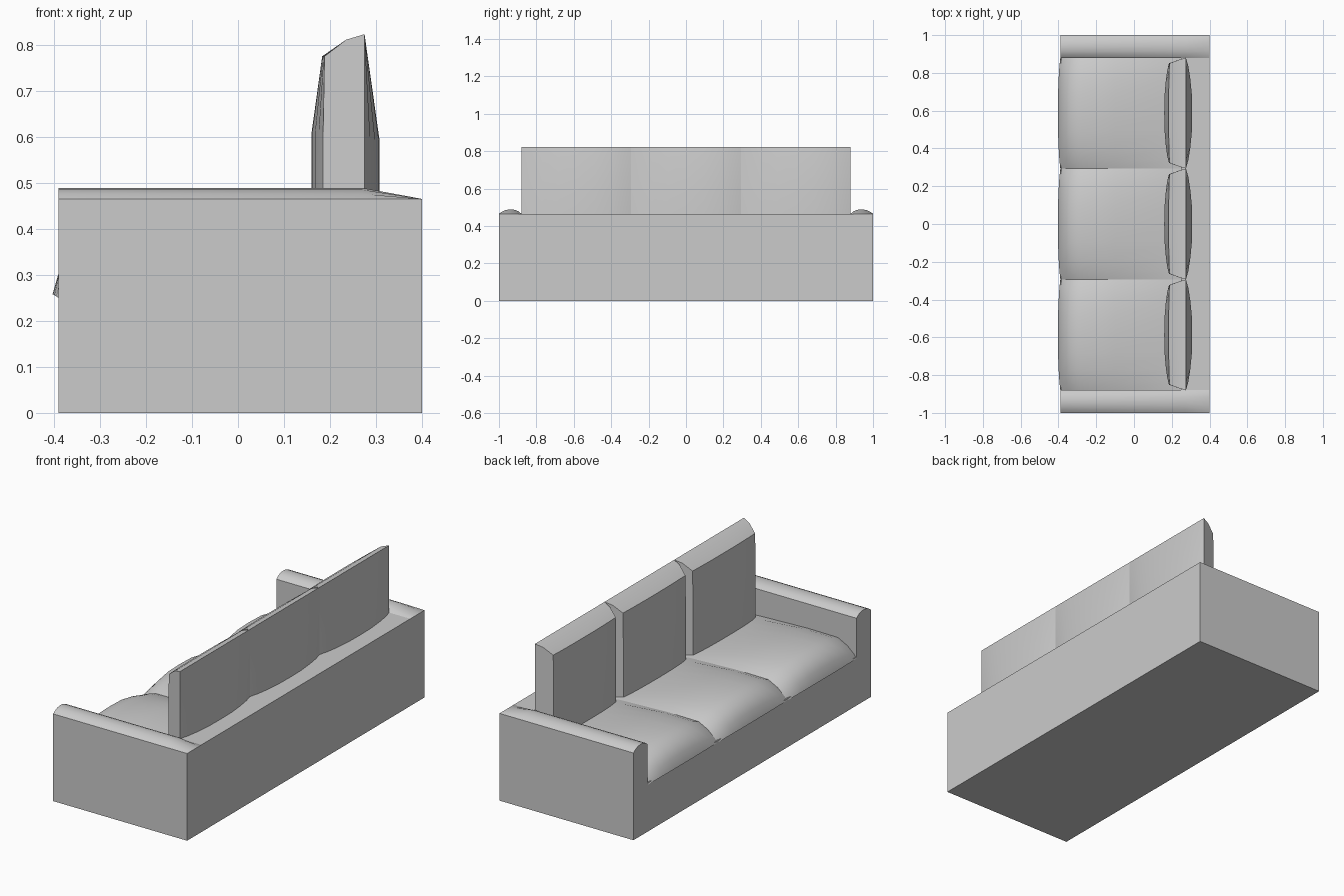
import bpy
import bmesh
import math

if "Cube" in bpy.data.objects:
    bpy.data.objects.remove(bpy.data.objects["Cube"])


def loft(name, rings, angle):
    """Skin matching closed rings of points and cap both ends."""
    bm = bmesh.new()
    loops = [[bm.verts.new(p) for p in ring] for ring in rings]
    n = len(rings[0])
    for a, b in zip(loops, loops[1:]):
        for i in range(n):
            j = (i + 1) % n
            bm.faces.new((a[i], a[j], b[j], b[i]))
    bm.faces.new(loops[0])
    bm.faces.new(loops[-1])
    bmesh.ops.recalc_face_normals(bm, faces=bm.faces[:])
    mesh = bpy.data.meshes.new(name)
    bm.to_mesh(mesh)
    bm.free()
    obj = bpy.data.objects.new(name, mesh)
    bpy.context.collection.objects.link(obj)
    bpy.ops.object.select_all(action='DESELECT')
    obj.select_set(True)
    bpy.context.view_layer.objects.active = obj
    bpy.ops.object.shade_smooth_by_angle(angle=math.radians(angle))
    return obj


def cushion(name, y, half, edge, mid, insets):
    """Blend the end profile into a fuller middle profile along y."""
    rings = []
    for t, w in STATIONS:
        ring = []
        for (x0, z0), (x1, z1), inset in zip(edge, mid, insets):
            ring.append((x0 + (x1 - x0) * w,
                         y + t * (half - inset),
                         z0 + (z1 - z0) * w))
        rings.append(ring)
    return loft(name, rings, 40)


STATIONS = [(-1, 0), (-0.85, 0.38), (-0.62, 0.7), (-0.33, 0.95), (0, 1),
            (0.33, 0.95), (0.62, 0.7), (0.85, 0.38), (1, 0)]
PITCH = 0.587

# Base and low back as one L-shaped body
body = [(-0.39, 0), (0.40, 0), (0.40, 0.465), (0.25, 0.465),
        (0.25, 0.26), (-0.39, 0.26)]
loft("base_and_back", [[(x, y, z) for x, z in body] for y in (-0.88, 0.88)], 30)

# Arms with a domed top that flattens towards the back
dome = [(0.88, 0), (0.895, 0.013), (0.915, 0.021), (0.94, 0.024),
        (0.965, 0.020), (0.985, 0.011), (1.0, 0)]
for side, label in ((-1, "right_arm"), (1, "left_arm")):
    rings = []
    for x, rise in ((-0.39, 1), (0.27, 1), (0.40, 0)):
        ring = [(x, side * y, 0.465 + h * rise) for y, h in dome]
        ring += [(x, side * 1.0, 0), (x, side * 0.88, 0)]
        rings.append(ring)
    loft(label, rings, 40)

# Seat cushion profiles (x, z)
seat_edge = [(0.25, 0.25), (-0.39, 0.25), (-0.375, 0.27), (-0.335, 0.305),
             (-0.28, 0.333), (-0.10, 0.335), (0.18, 0.325), (0.25, 0.32)]
seat_mid = [(0.25, 0.25), (-0.403, 0.258), (-0.388, 0.31), (-0.345, 0.36),
            (-0.28, 0.378), (-0.10, 0.376), (0.18, 0.335), (0.25, 0.325)]

# Back cushion profiles (x, z)
back_edge = [(0.185, 0.28), (0.185, 0.61), (0.188, 0.775), (0.235, 0.811),
             (0.275, 0.823), (0.275, 0.59), (0.275, 0.28)]
back_mid = [(0.16, 0.28), (0.16, 0.61), (0.183, 0.775), (0.235, 0.811),
            (0.275, 0.823), (0.308, 0.59), (0.308, 0.28)]
back_inset = [0.03, 0.03, 0.03, 0.012, 0, 0, 0]

# Three seat and three back cushions
for i in (-1, 0, 1):
    cushion(f"seat_cushion_{i + 2}", i * PITCH, PITCH / 2,
            seat_edge, seat_mid, [0] * len(seat_edge))
    cushion(f"back_cushion_{i + 2}", i * PITCH, PITCH / 2,
            back_edge, back_mid, back_inset)
